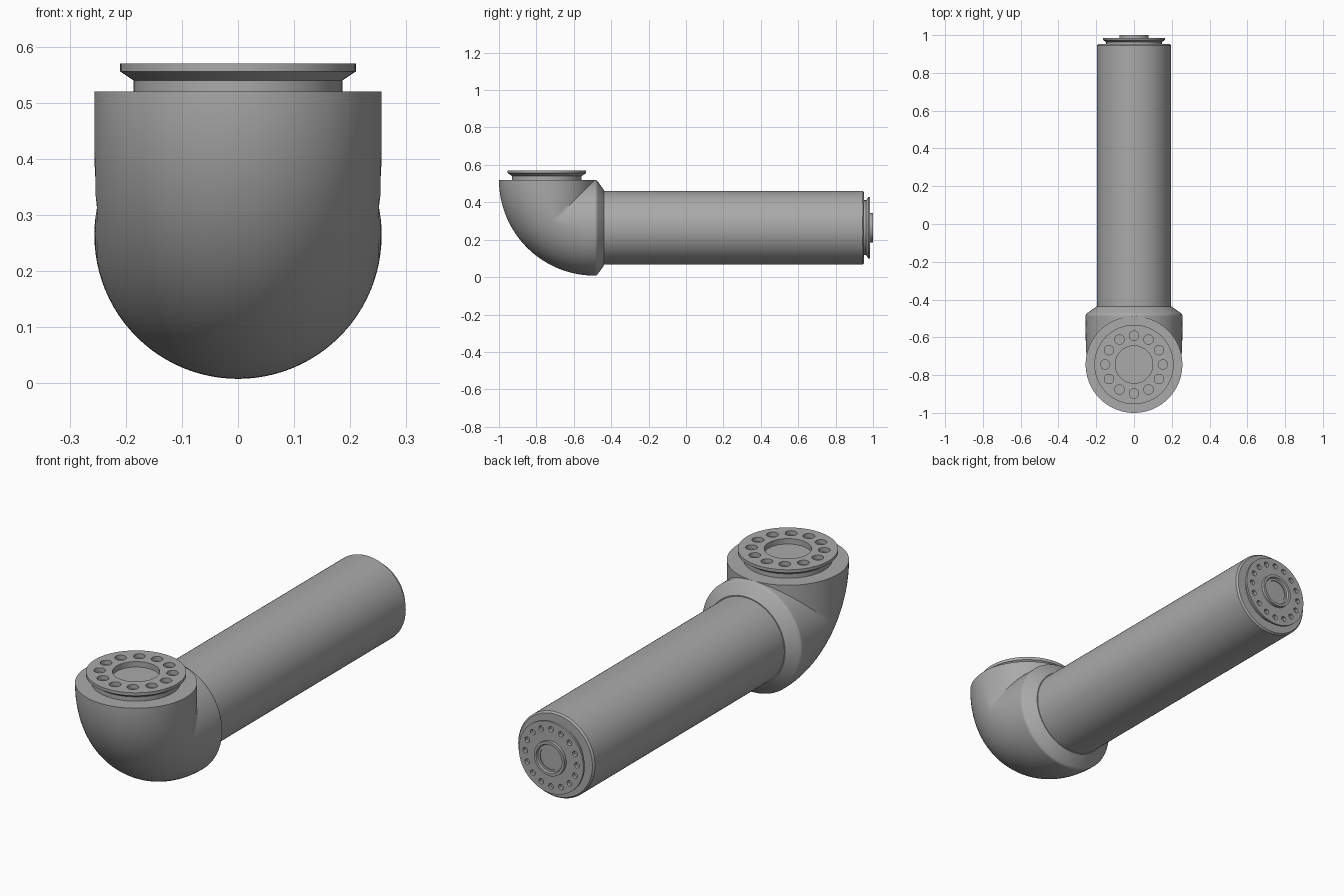
import bpy, bmesh, math
from mathutils import Matrix, Vector

cube = bpy.data.objects.get("Cube")
if cube:
    bpy.data.objects.remove(cube, do_unlink=True)

# One plain grey for the whole fitting
grey = bpy.data.materials.new("plain_grey")
grey.use_nodes = True
grey.diffuse_color = (0.4, 0.4, 0.4, 1)
grey.node_tree.nodes["Principled BSDF"].inputs["Base Color"].default_value = (0.4, 0.4, 0.4, 1)

R = 0.256            # elbow radius, also its bend radius
TOP = 0.52           # height of the elbow mouth
PIVOT = -0.488       # y of the inside corner of the bend
AXIS_Z = TOP - R     # height of the long tube's axis
MOUTH_Y = PIVOT - R  # y of the mouth's axis

UPRIGHT = Matrix.Translation((0, MOUTH_Y, 0))
ALONG_Y = Matrix.Translation((0, 0, AXIS_Z)) @ Matrix.Rotation(-math.pi / 2, 4, 'X')


def finish(name, bm, angle=30):
    bmesh.ops.remove_doubles(bm, verts=bm.verts, dist=1e-5)
    bmesh.ops.recalc_face_normals(bm, faces=bm.faces)
    mesh = bpy.data.meshes.new(name)
    bm.to_mesh(mesh)
    bm.free()
    mesh.materials.append(grey)
    obj = bpy.data.objects.new(name, mesh)
    bpy.context.collection.objects.link(obj)
    smooth(obj, angle)
    return obj


def smooth(obj, angle):
    bpy.ops.object.select_all(action='DESELECT')
    obj.select_set(True)
    bpy.context.view_layer.objects.active = obj
    bpy.ops.object.shade_smooth_by_angle(angle=math.radians(angle))


def lathe(name, profile, matrix, steps=96):
    """Spin (radius, height) points about the local z axis."""
    bm = bmesh.new()
    verts = [bm.verts.new((r, 0, h)) for r, h in profile]
    edges = [bm.edges.new(pair) for pair in zip(verts, verts[1:])]
    bmesh.ops.spin(bm, geom=verts + edges, cent=(0, 0, 0), axis=(0, 0, 1),
                   angle=math.tau, steps=steps)
    bmesh.ops.transform(bm, matrix=matrix, verts=bm.verts)
    return finish(name, bm)


def drill(obj, count, ring, radius, face, depth, matrix):
    """Cut a ring of blind holes into the flat end of a part."""
    bm = bmesh.new()
    for i in range(count):
        a = math.tau * i / count
        spot = Matrix.Translation((ring * math.cos(a), ring * math.sin(a), face))
        bmesh.ops.create_cone(bm, cap_ends=True, segments=24, radius1=radius,
                              radius2=radius, depth=2 * depth, matrix=matrix @ spot)
    cutter = finish("hole_cutter", bm)
    cutter.hide_render = True
    mod = obj.modifiers.new("holes", 'BOOLEAN')
    mod.operation = 'DIFFERENCE'
    mod.solver = 'EXACT'
    mod.object = cutter
    bpy.context.view_layer.objects.active = obj
    bpy.ops.object.modifier_apply(modifier=mod.name)
    bpy.data.objects.remove(cutter, do_unlink=True)
    smooth(obj, 30)


# Elbow: round outside, mitred inside corner
def elbow(bends=48, sides=96):
    bm = bmesh.new()
    rings = []
    for i in range(bends + 1):
        phi = math.pi / 2 * i / bends
        c, s = math.cos(phi), math.sin(phi)
        ring = []
        for j in range(sides):
            t = math.tau * j / sides
            rho = R + R * math.cos(t)
            d = min(R, max(rho - R, R - rho * max(c, s)))
            x = math.copysign(math.sqrt(R * R - d * d), math.sin(t))
            ring.append(bm.verts.new((x, PIVOT - rho * c, TOP - rho * s)))
        rings.append(ring)
    for a, b in zip(rings, rings[1:]):
        for j in range(sides):
            k = (j + 1) % sides
            bm.faces.new((a[j], a[k], b[k], b[j]))
    bm.faces.new(rings[0])
    bm.faces.new(rings[-1])
    bmesh.ops.dissolve_degenerate(bm, dist=1e-5, edges=bm.edges)
    return finish("elbow", bm, 35)


elbow()

# Collar tapering from the elbow to the tube
lathe("collar", [(0, PIVOT), (R, PIVOT), (R, -0.483), (0.253, -0.477), (0.247, -0.471),
                 (0.2, -0.438), (0, -0.438)], ALONG_Y)

# Long tube with a small chamfer at its far end
lathe("long_tube", [(0, -0.445), (0.196, -0.445), (0.196, 0.945), (0.189, 0.953),
                    (0, 0.953)], ALONG_Y)

# Mouth flange with a central recess and twelve holes
mouth = lathe("mouth_flange", [(0, 0.51), (0.186, 0.51), (0.186, 0.54), (0.21, 0.556),
                               (0.21, 0.57), (0.099, 0.57), (0.099, 0.545), (0, 0.545)], UPRIGHT)
drill(mouth, 12, 0.153, 0.025, 0.57, 0.02, UPRIGHT)

# End flange with sixteen small holes
end = lathe("end_flange", [(0, 0.945), (0.147, 0.945), (0.147, 0.963), (0.165, 0.975),
                           (0.165, 0.985), (0, 0.985)], ALONG_Y)
drill(end, 16, 0.132, 0.0125, 0.985, 0.015, ALONG_Y)

# Hub ring with a stepped recess
lathe("end_hub", [(0, 0.98), (0.078, 0.98), (0.078, 1.0), (0.066, 1.0), (0.062, 0.992),
                  (0.052, 0.992), (0.052, 0.988), (0, 0.988)], ALONG_Y)
